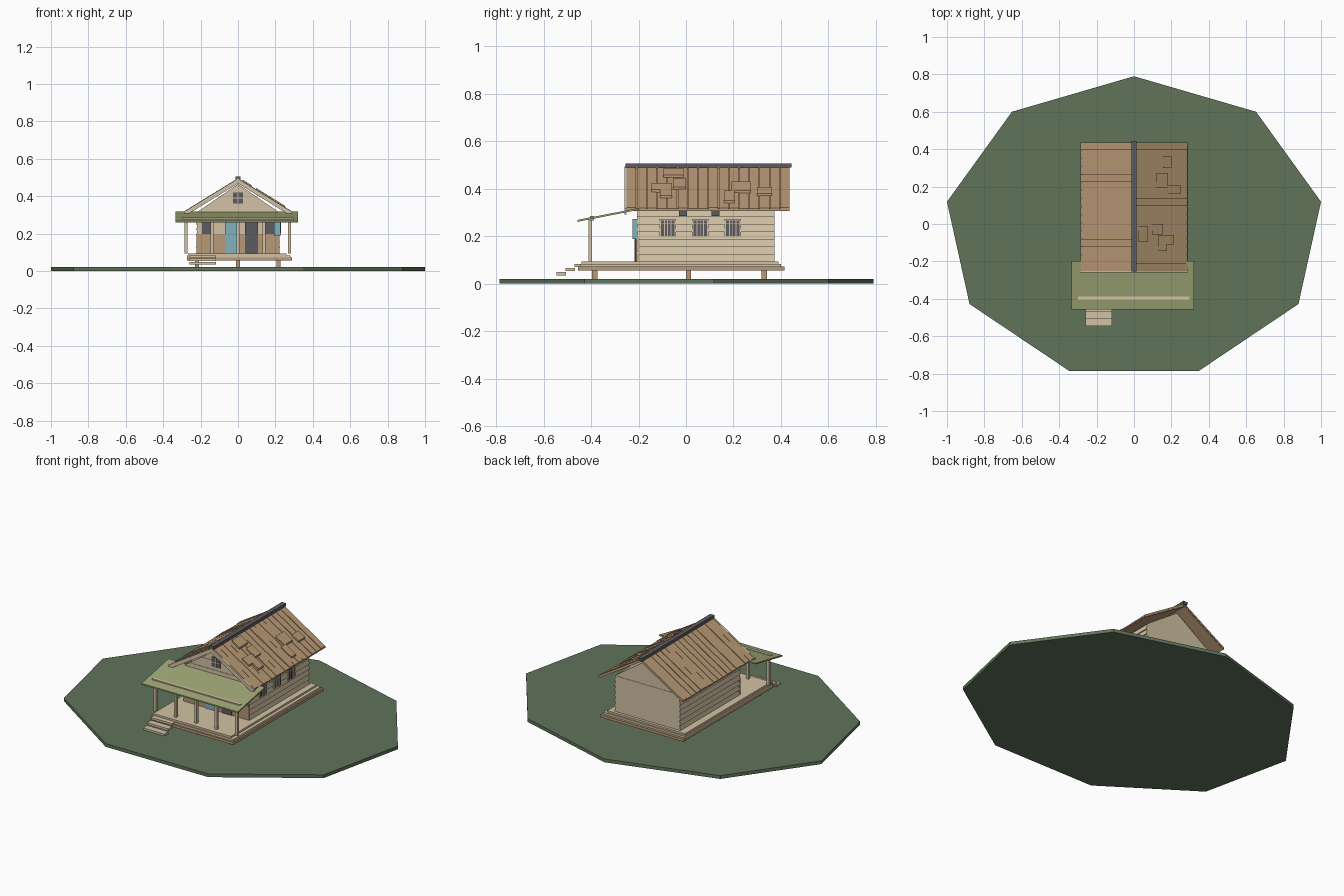
import bpy, bmesh, math, random
random.seed(4)


def lin(c):
    c /= 255
    return c / 12.92 if c < 0.04045 else ((c + 0.055) / 1.055) ** 2.4


def mat(name, r, g, b):
    m = bpy.data.materials.new(name)
    m.diffuse_color = (lin(r), lin(g), lin(b), 1)
    return m


GRASS = mat("grass green", 96, 116, 90)
OLIVE = mat("olive canvas", 158, 166, 117)
TAN = mat("tan wood", 184, 153, 118)
LIGHT = mat("pale wood", 211, 194, 165)
TEAL = mat("teal paint", 128, 178, 190)
DARK = mat("dark grey", 92, 92, 97)


def prism(name, pts, axis, a, b, m):
    """Extrude a 2D outline along an axis from a to b."""
    def place(p, t):
        return {'x': (t, p[0], p[1]), 'y': (p[0], t, p[1]), 'z': (p[0], p[1], t)}[axis]
    bm = bmesh.new()
    lo = [bm.verts.new(place(p, a)) for p in pts]
    hi = [bm.verts.new(place(p, b)) for p in pts]
    bm.faces.new(lo)
    bm.faces.new(hi)
    n = len(pts)
    for i in range(n):
        j = (i + 1) % n
        bm.faces.new((lo[i], lo[j], hi[j], hi[i]))
    bmesh.ops.recalc_face_normals(bm, faces=bm.faces)
    me = bpy.data.meshes.new(name)
    bm.to_mesh(me)
    bm.free()
    me.materials.append(m)
    ob = bpy.data.objects.new(name, me)
    bpy.context.collection.objects.link(ob)
    return ob


def box(name, x0, x1, y0, y1, z0, z1, m):
    return prism(name, [(x0, y0), (x1, y0), (x1, y1), (x0, y1)], 'z', z0, z1, m)


def roof_z(x):
    return 0.492 - 0.615 * abs(x)


def slab(name, side, x0, x1, y0, y1, lo, hi, m):
    """Board lying on one roof slope, between heights lo and hi off it."""
    pts = [(side * x0, roof_z(x0) + lo), (side * x1, roof_z(x1) + lo),
           (side * x1, roof_z(x1) + hi), (side * x0, roof_z(x0) + hi)]
    return prism(name, pts, 'y', y0, y1, m)


# Ground: nine-sided disc
ring = [(1.0154 * math.sin(math.radians(40 * i)), 0.812 * math.cos(math.radians(40 * i)) - 0.022)
        for i in range(9)]
prism("ground", ring, 'z', 0, 0.02, GRASS)

# Piles, floor layers and steps
for x in (-0.22, 0, 0.217):
    for y in (-0.384, 0.01, 0.33):
        box("pile", x - 0.011, x + 0.011, y - 0.011, y + 0.011, 0.015, 0.058, TAN)
box("floor_frame", -0.273, 0.289, -0.455, 0.415, 0.055, 0.071, TAN)
box("floor_edge", -0.273, 0.28, -0.447, 0.40, 0.071, 0.083, LIGHT)
box("floor_deck", -0.267, 0.26, -0.44, 0.39, 0.083, 0.094, LIGHT)
for i in range(3):
    y = -0.43 - 0.038 * i
    box("step", -0.26, -0.117, y - 0.04, y, 0.07 - 0.0175 * i, 0.083 - 0.0175 * i, LIGHT)

# House body and gable ends
box("house_body", -0.215, 0.215, -0.205, 0.373, 0.09, 0.312, LIGHT)
prism("gable_core", [(-0.222, 0.312), (0.222, 0.312), (0, 0.465)], 'y', -0.203, 0.371, LIGHT)

# Lapped siding on both long sides
N = 7
for s in (-1, 1):
    pts = [(s * 0.21, 0.092)]
    for i in range(N):
        z = 0.092 + i * 0.22 / N
        pts += [(s * 0.224, z), (s * 0.217, z + 0.22 / N)]
    pts.append((s * 0.21, 0.312))
    prism("side_siding", pts, 'y', -0.207, 0.373, LIGHT)

# Lapped boards on the front gable
for i in range(5):
    z0, z1 = 0.312 + i * 0.028, 0.312 + (i + 1) * 0.028
    w0, w1 = [0.222 * (0.465 - z) / 0.153 for z in (z0, z1)]
    y = -0.211 + 0.0025 * (i % 2)
    prism("gable_board", [(-w0, z0), (w0, z0), (w1, z1), (-w1, z1)], 'y', y, -0.2, LIGHT)

# Gable window with cross bars
box("gable_window", -0.028, 0.028, -0.214, -0.2, 0.361, 0.419, DARK)
box("gable_window_bar", -0.003, 0.003, -0.217, -0.21, 0.361, 0.419, LIGHT)
box("gable_window_bar", -0.028, 0.028, -0.217, -0.21, 0.387, 0.393, LIGHT)

# Front wall: wainscot, doors, windows, shutter
box("front_wainscot", -0.223, 0.223, -0.21, -0.2, 0.093, 0.198, TAN)
box("teal_door", -0.07, -0.004, -0.216, -0.2, 0.093, 0.268, TEAL)
box("doorway", 0.037, 0.107, -0.214, -0.2, 0.093, 0.268, DARK)
for s in (-1, 1):
    a, b = sorted((s * 0.135, s * 0.193))
    box("front_window", a, b, -0.212, -0.2, 0.198, 0.27, DARK)
box("front_shutter", 0.193, 0.226, -0.225, -0.205, 0.187, 0.272, TEAL)

# Right side windows with four columns of panes, and dark vents under the eave
for yc in (-0.077, 0.06, 0.197):
    box("window_frame", 0.21, 0.227, yc - 0.034, yc + 0.034, 0.194, 0.272, LIGHT)
    box("window_glass", 0.21, 0.229, yc - 0.028, yc + 0.028, 0.2, 0.266, DARK)
    for k in (-1, 0, 1):
        box("window_bar", 0.22, 0.231, yc + k * 0.014 - 0.002, yc + k * 0.014 + 0.002, 0.2, 0.266, LIGHT)
    box("window_bar", 0.22, 0.231, yc - 0.028, yc + 0.028, 0.25, 0.254, LIGHT)
for yc in (-0.013, 0.124):
    box("eave_vent", 0.21, 0.24, yc - 0.017, yc + 0.017, 0.284, 0.306, DARK)

# Main roof: underlay and separate planks on both slopes
P = 16
for s in (-1, 1):
    slab("roof_underlay", s, 0, 0.28, -0.25, 0.435, -0.013, -0.005, TAN)
    for i in range(P):
        y = -0.25 + 0.69 * i / P
        t = random.choice((0, 0.002, 0.004))
        slab("roof_plank", s, 0, 0.286, y, y + 0.69 / P - 0.003, -0.007, t, TAN)
    slab("barge_board", s, 0, 0.289, -0.26, -0.25, -0.024, 0.002, LIGHT)
box("ridge_cap", -0.014, 0.014, -0.255, 0.445, 0.488, 0.506, DARK)

# Raised patches on the right slope: x0, x1, y0, y1
for x0, x1, y0, y1 in ((0.025, 0.075, -0.095, -0.01), (0.095, 0.155, -0.055, 0),
                       (0.13, 0.175, -0.145, -0.06), (0.175, 0.215, -0.11, -0.06),
                       (0.12, 0.18, 0.192, 0.272), (0.18, 0.25, 0.16, 0.205),
                       (0.155, 0.2, 0.3, 0.362)):
    slab("roof_patch", 1, x0, x1, y0, y1, 0, 0.011, TAN)

# Porch: sloping canopy, posts and beam
prism("porch_canopy", [(-0.458, 0.26), (-0.197, 0.311), (-0.197, 0.319), (-0.458, 0.268)],
      'x', -0.333, 0.32, OLIVE)
for i in range(5):
    x = -0.277 + 0.1383 * i
    box("porch_post", x - 0.008, x + 0.008, -0.411, -0.395, 0.093, 0.274, LIGHT)
box("porch_beam", -0.3, 0.297, -0.405, -0.388, 0.266, 0.285, LIGHT)
